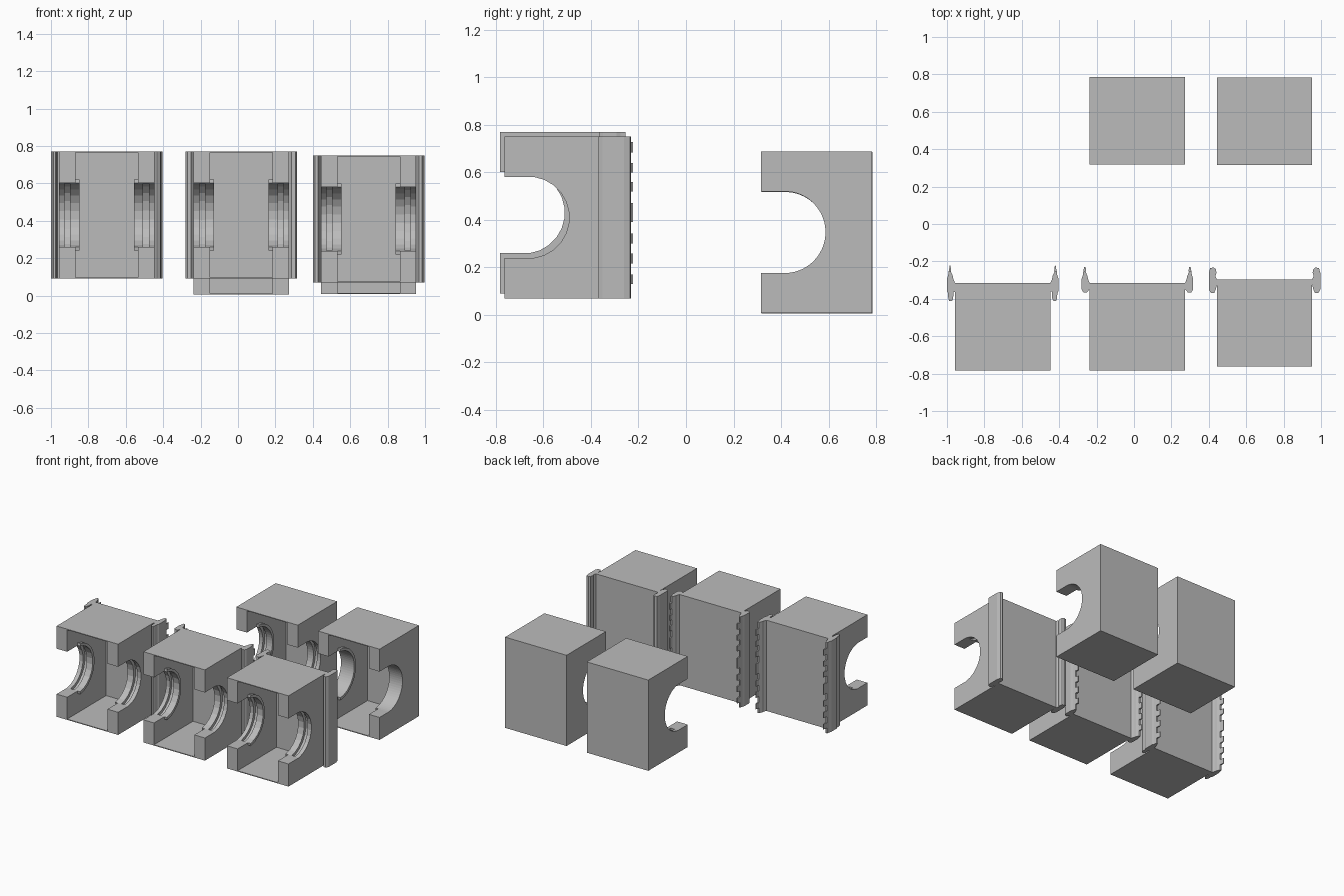
import bpy, bmesh, math

if "Cube" in bpy.data.objects:
    bpy.data.objects.remove(bpy.data.objects["Cube"])

grey = bpy.data.materials.new("plain_grey")
grey.diffuse_color = (0.5, 0.5, 0.5, 1)
grey.use_nodes = True
grey.node_tree.nodes["Principled BSDF"].inputs["Base Color"].default_value = grey.diffuse_color

W, D, H = 0.51, 0.467, 0.68      # box size
WALL, SKIN = 0.088, 0.006        # thick side walls, thin top / bottom / back
R, DEPTH = 0.172, 0.10           # notch radius and depth of its centre


def prism(name, pts, axis, a, b):
    """Extrude a 2D outline along x (pts = y,z) or z (pts = x,y)."""
    bm = bmesh.new()
    put = (lambda p, h: (h, p[0], p[1])) if axis == 'X' else (lambda p, h: (p[0], p[1], h))
    lo = [bm.verts.new(put(p, a)) for p in pts]
    hi = [bm.verts.new(put(p, b)) for p in pts]
    bm.faces.new(lo[::-1])
    bm.faces.new(hi)
    n = len(pts)
    for i in range(n):
        bm.faces.new((lo[i], lo[(i + 1) % n], hi[(i + 1) % n], hi[i]))
    bmesh.ops.recalc_face_normals(bm, faces=bm.faces)
    me = bpy.data.meshes.new(name)
    bm.to_mesh(me)
    bm.free()
    me.materials.append(grey)
    ob = bpy.data.objects.new(name, me)
    bpy.context.collection.objects.link(ob)
    return ob


def block(name, x0, x1, y0, y1, z0, z1):
    return prism(name, [(x0, y0), (x1, y0), (x1, y1), (x0, y1)], 'Z', z0, z1)


def arc(cy, cz, r, n):
    """Back-facing half circle from top to bottom, with flat ends."""
    return [(cy + r * math.sin(math.pi * (i + .5) / n), cz + r * math.cos(math.pi * (i + .5) / n))
            for i in range(n)]


def cut(ob, cutters):
    for c in cutters:
        c.hide_render = True
        m = ob.modifiers.new("cut", 'BOOLEAN')
        m.operation, m.solver, m.object = 'DIFFERENCE', 'EXACT', c
    bpy.context.view_layer.update()
    me = bpy.data.meshes.new_from_object(ob.evaluated_get(bpy.context.evaluated_depsgraph_get()))
    ob.modifiers.clear()
    ob.data = me
    for c in cutters:
        bpy.data.objects.remove(c)


def socket_box(tag, x, y, z, n, grooved):
    """Open-fronted box with a C-shaped notch through both side walls."""
    cy, cz = y + DEPTH, z + H / 2
    ob = block(tag + "_box", x, x + W, y, y + D, z, z + H)
    notch = arc(cy, cz, R, n)
    front = [(y - .1, notch[-1][1]), (y - .1, notch[0][1])]
    cutters = [
        block("cavity_cutter", x + WALL, x + W - WALL, y - .1, y + D - SKIN, z + SKIN, z + H - SKIN),
        prism("notch_cutter", notch + front, 'X', x - .1, x + W + .1)]
    if grooved:
        for a in (x + .03, x + W - .06):
            cutters.append(prism("groove_cutter", arc(cy, cz, R + .022, n), 'X', a, a + .03))
    cut(ob, cutters)
    # raised collar around the notch on each inner wall
    ring = arc(cy, cz, R, n) + arc(cy, cz, R + .02, n)[::-1]
    for side, a in (("left", x + WALL), ("right", x + W - WALL - .022)):
        prism(f"{tag}_{side}_collar", ring, 'X', a, a + .022)


def clips(tag, x, y, z, profile, tooth=None):
    """Mirrored pair of full-height rear clips; profile is (outward, from back face)."""
    back = y + D
    for side, x0, s in (("left", x, -1), ("right", x + W, 1)):
        place = lambda pts: [(x0 + s * u, back + v) for u, v in pts]
        prism(f"{tag}_{side}_clip", place(profile), 'Z', z, z + H)
        if tooth:
            for i, (c, h) in enumerate(TEETH):
                prism(f"{tag}_{side}_tooth_{i + 1}", place(tooth), 'Z', z + c - h / 2, z + c + h / 2)


# tooth centre height and length
TEETH = [(.06, .04), (.147, .043), (.232, .043), (.34, .08), (.45, .04), (.53, .04), (.615, .045)]

long_clip = [(0, -.05), (.008, -.045), (.01, -.085), (.018, -.098), (.03, -.098), (.036, -.08), (.037, -.055),
             (.043, -.045), (.043, .022), (.037, .04), (.034, .06), (.022, .06), (.012, .038), (.008, .018),
             (0, 0)]
long_tooth = [(.034, .06), (.028, .093), (.024, .093), (.02, .06)]
short_clip = [(0, -.035), (.006, -.04), (.014, -.05), (.034, -.05), (.043, -.035), (.043, .022),
              (.037, .04), (.034, .06), (.022, .06), (.012, .038), (.008, .018), (0, 0)]
short_tooth = [(.034, .06), (.03, .085), (.022, .085), (.018, .06)]
round_clip = [(0, -.03), (.006, -.055), (.014, -.072), (.032, -.072), (.043, -.055), (.043, .035),
              (.036, .06), (.018, .064), (.006, .055), (.002, .035), (.008, .018), (0, 0)]

# front row with rear clips
socket_box("left_front", -.957, -.782, .09, 12, True)
clips("left_front", -.957, -.782, .09, long_clip, long_tooth)
socket_box("middle_front", -.237, -.782, .09, 12, True)
clips("middle_front", -.237, -.782, .09, short_clip, short_tooth)
socket_box("right_front", .443, -.763, .07, 12, True)
clips("right_front", .443, -.763, .07, round_clip)
# plain rear row
socket_box("middle_back", -.237, .318, .005, 24, True)
socket_box("right_back", .443, .315, .008, 32, False)
